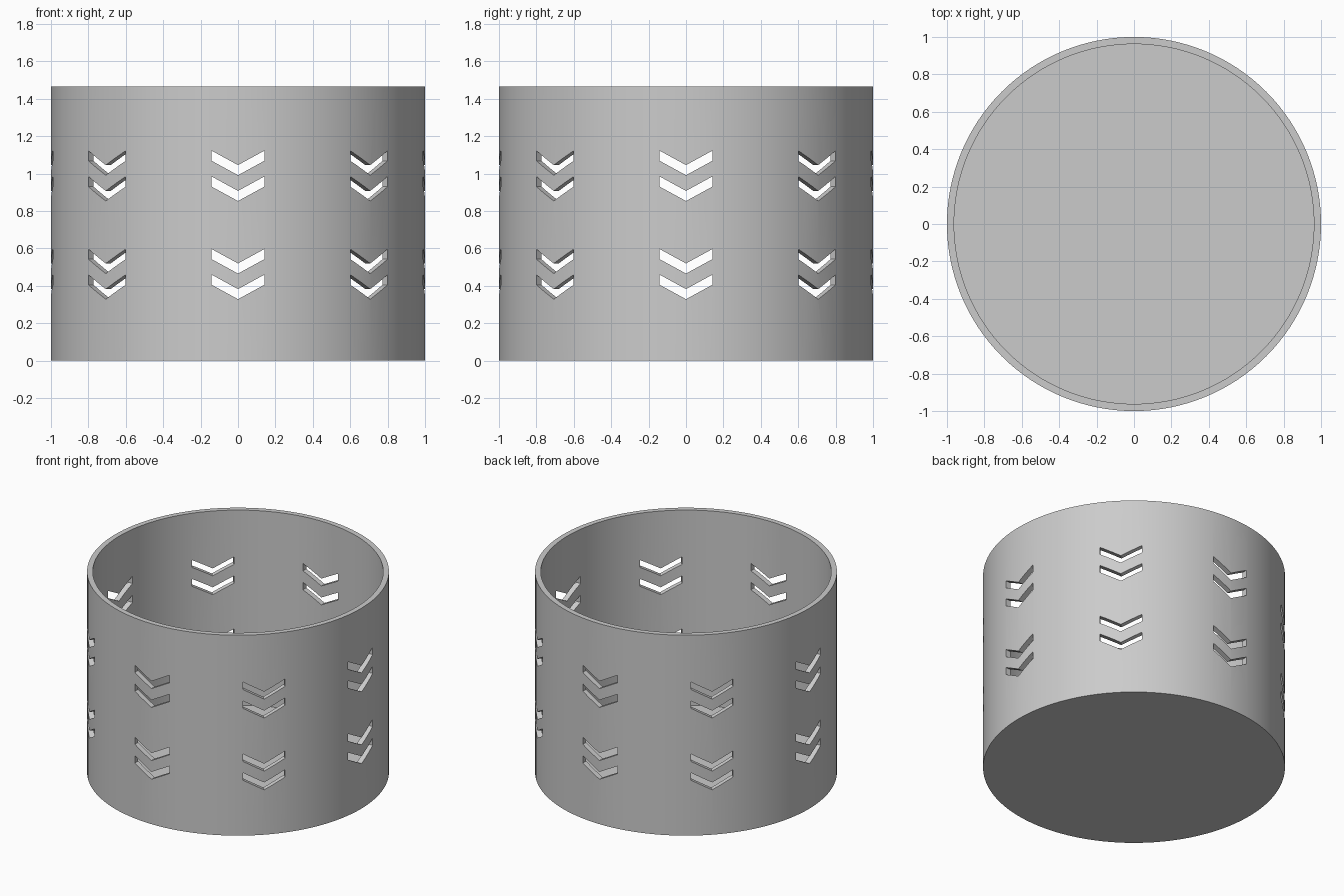
import bpy
import bmesh
from math import cos, sin, pi, radians
from mathutils import Matrix

if "Cube" in bpy.data.objects:
    bpy.data.objects.remove(bpy.data.objects["Cube"], do_unlink=True)

RADIUS, INNER, HEIGHT, FLOOR = 1.0, 0.962, 1.465, 0.038
SEGMENTS = 128

grey = bpy.data.materials.new("plain grey")
grey.use_nodes = True
colour = (0.6, 0.6, 0.6, 1)
grey.diffuse_color = colour
grey.node_tree.nodes["Principled BSDF"].inputs["Base Color"].default_value = colour


def make_object(name, bm):
    bmesh.ops.recalc_face_normals(bm, faces=bm.faces)
    mesh = bpy.data.meshes.new(name)
    bm.to_mesh(mesh)
    bm.free()
    mesh.materials.append(grey)
    obj = bpy.data.objects.new(name, mesh)
    bpy.context.collection.objects.link(obj)
    return obj


# Round cup: rings up the outside, over the rim and down to the inner floor
bm = bmesh.new()
rings = []
for r, z in [(RADIUS, 0), (RADIUS, HEIGHT), (INNER, HEIGHT), (INNER, FLOOR)]:
    rings.append([bm.verts.new((r * cos(2 * pi * i / SEGMENTS),
                                r * sin(2 * pi * i / SEGMENTS), z))
                  for i in range(SEGMENTS)])
for low, high in zip(rings, rings[1:]):
    for i in range(SEGMENTS):
        j = (i + 1) % SEGMENTS
        bm.faces.new((low[i], low[j], high[j], high[i]))
bm.faces.new(rings[0])
bm.faces.new(rings[-1])
cup = make_object("cup", bm)

# Chevron cutters: two pairs, one above the other, at eight places around the wall
bm = bmesh.new()
HALF, RISE, THICK = 0.141, 0.077, 0.054
outline = [(0, 0), (HALF, RISE), (HALF, RISE + THICK),
           (0, THICK), (-HALF, RISE + THICK), (-HALF, RISE)]
for step in range(8):
    turn = Matrix.Rotation(radians(45 * step), 3, 'Z')
    for tip in (0.328, 0.465, 0.853, 0.991):
        verts = [bm.verts.new((x, -1.1, tip + z)) for x, z in outline]
        face = bm.faces.new(verts)
        result = bmesh.ops.extrude_face_region(bm, geom=[face])
        pushed = [v for v in result["geom"] if isinstance(v, bmesh.types.BMVert)]
        bmesh.ops.translate(bm, verts=pushed, vec=(0, 0.3, 0))
        bmesh.ops.rotate(bm, verts=verts + pushed, cent=(0, 0, 0), matrix=turn)
cutter = make_object("chevron_cutter", bm)
cutter.hide_render = True

# Cut the slots, then remove the cutter
bpy.ops.object.select_all(action='DESELECT')
bpy.context.view_layer.objects.active = cup
cup.select_set(True)
cut = cup.modifiers.new("chevron slots", 'BOOLEAN')
cut.operation = 'DIFFERENCE'
cut.solver = 'EXACT'
cut.object = cutter
bpy.ops.object.modifier_apply(modifier=cut.name)
bpy.data.objects.remove(cutter, do_unlink=True)
bpy.ops.object.shade_smooth_by_angle(angle=radians(30))
